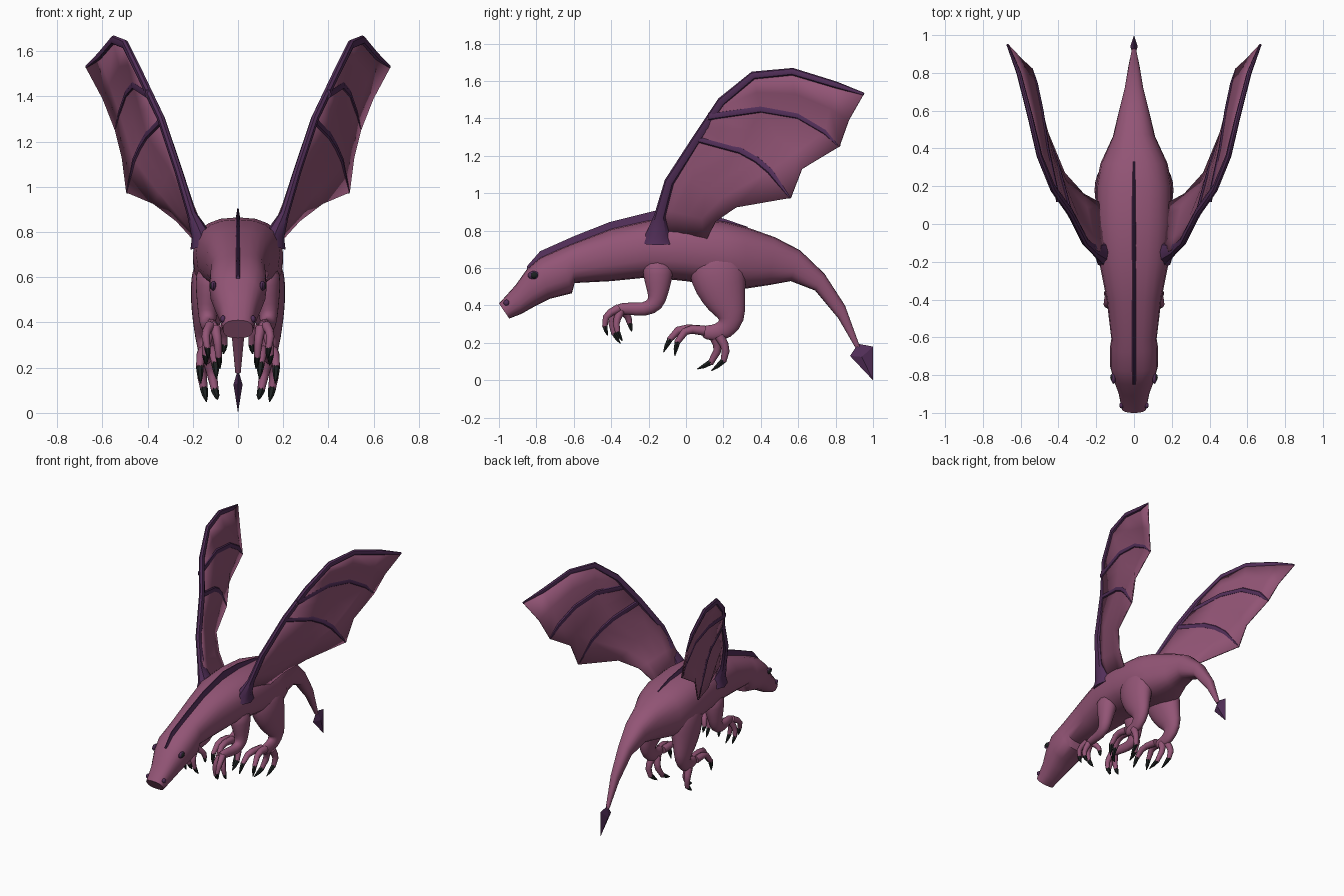
import bpy, bmesh, math
from mathutils import Vector

if "Cube" in bpy.data.objects:
    bpy.data.objects.remove(bpy.data.objects["Cube"])


def material(name, rgb):
    m = bpy.data.materials.new(name)
    m.diffuse_color = (*rgb, 1)
    m.use_nodes = True
    m.node_tree.nodes["Principled BSDF"].inputs["Base Color"].default_value = m.diffuse_color
    return m


HIDE = material("rose_hide", (0.29, 0.09, 0.18))
TRIM = material("purple_trim", (0.085, 0.028, 0.1))
DARK = material("black_horn", (0.012, 0.015, 0.015))


def finish(name, bm, mat, mirror=False, subdiv=0, thick=0, angle=40):
    bmesh.ops.recalc_face_normals(bm, faces=bm.faces)
    mesh = bpy.data.meshes.new(name)
    bm.to_mesh(mesh)
    bm.free()
    mesh.materials.append(mat)
    ob = bpy.data.objects.new(name, mesh)
    bpy.context.collection.objects.link(ob)
    bpy.ops.object.select_all(action='DESELECT')
    ob.select_set(True)
    bpy.context.view_layer.objects.active = ob
    bpy.ops.object.shade_smooth_by_angle(angle=math.radians(angle))
    if thick:
        s = ob.modifiers.new("thickness", 'SOLIDIFY')
        s.thickness, s.offset = thick, 0
    if subdiv:
        ob.modifiers.new("smooth", 'SUBSURF').levels = subdiv
        ob.modifiers["smooth"].render_levels = subdiv
    if mirror:
        ob.modifiers.new("mirror", 'MIRROR')
    return ob


def skin(bm, rings, closed=True):
    """Bridge equal-length point rows; closed rows get end caps."""
    rows = [[bm.verts.new(p) for p in r] for r in rings]
    n = len(rows[0])
    for a, b in zip(rows, rows[1:]):
        for i in range(n if closed else n - 1):
            j = (i + 1) % n
            bm.faces.new((a[i], a[j], b[j], b[i]))
    if closed:
        bm.faces.new(rows[0])
        bm.faces.new(rows[-1][::-1])


def tube(bm, path, radii, sides=10, flat=1.0):
    """Tapered tube; flat scales its sideways (x) thickness."""
    pts = [Vector(p) for p in path]
    rings = []
    for i, p in enumerate(pts):
        t = (pts[min(i + 1, len(pts) - 1)] - pts[max(i - 1, 0)]).normalized()
        u = Vector((1, 0, 0))
        u = (u - t * u.dot(t)).normalized()
        v = t.cross(u)
        ring = []
        for k in range(sides):
            a = math.tau * k / sides
            ring.append(p + radii[i] * (u * math.cos(a) * flat + v * math.sin(a)))
        rings.append(ring)
    skin(bm, rings)


# Body from snout to tail: top y, top z, bottom y, bottom z, half width
SECTIONS = [
    (-1.0, .41, -.945, .33, .066), (-.91, .51, -.88, .355, .082),
    (-.85, .595, -.80, .40, .108), (-.78, .655, -.73, .435, .126),
    (-.68, .70, -.61, .465, .126), (-.62, .725, -.595, .52, .12),
    (-.4, .81, -.4, .53, .145), (-.2, .855, -.2, .55, .185),
    (0, .865, 0, .53, .2), (.2, .85, .2, .5, .2),
    (.32, .82, .32, .49, .178), (.475, .765, .45, .51, .112),
    (.61, .695, .56, .53, .083), (.74, .57, .69, .48, .05),
    (.85, .4, .815, .33, .03), (.93, .18, .905, .175, .012)]
rings = []
for yt, zt, yb, zb, w in SECTIONS:
    top, bot = Vector((0, yt, zt)), Vector((0, yb, zb))
    mid, up = (top + bot) / 2, (top - bot) / 2
    ring = []
    for k in range(20):
        c, s = math.cos(math.tau * k / 20), math.sin(math.tau * k / 20)
        x = math.copysign(abs(c) ** .8, c) * w
        ring.append(mid + up * math.copysign(abs(s) ** .8, s) + Vector((x, 0, 0)))
    rings.append(ring)
bm = bmesh.new()
skin(bm, rings)
finish("body", bm, HIDE, angle=50)

# Back ridge: y, base z, crest z
RIDGE = [(-.85, .58, .61), (-.78, .64, .69), (-.6, .72, .77), (-.41, .79, .845),
         (-.17, .84, .905), (0, .85, .9), (.2, .835, .865), (.33, .80, .82)]
bm = bmesh.new()
skin(bm, [[(-.012, y, a), (.012, y, a), (.003, y, b), (-.003, y, b)]
          for y, a, b in RIDGE])
finish("back_ridge", bm, TRIM, angle=30)

# Tail blade: a flat four-cornered double pyramid
bm = bmesh.new()
rim = [bm.verts.new((0, y, z)) for y, z in
       ((.877, .13), (.92, .195), (1.0, .18), (1.0, 0))]
for x in (-.02, .02):
    peak = bm.verts.new((x, .94, .125))
    for i in range(4):
        bm.faces.new((rim[i], rim[(i + 1) % 4], peak))
finish("tail_blade", bm, TRIM, angle=20)

# Wing finger lines: tip finger, middle finger, inner finger
F1 = [(.43, .19, 1.49), (.5, .36, 1.63), (.55, .57, 1.65), (.61, .8, 1.58), (.67, .95, 1.53)]
F2 = [(.40, .12, 1.41), (.46, .4, 1.45), (.49, .6, 1.415), (.52, .745, 1.33), (.54, .82, 1.25)]
F3 = [(.34, .07, 1.29), (.40, .29, 1.23), (.43, .38, 1.18), (.457, .45, 1.12), (.49, .56, .975)]


def between(a, b, end):
    """Halfway row with its last point pulled in to scallop the edge."""
    return [(Vector(p) + Vector(q)) / 2 for p, q in zip(a[:-1], b[:-1])] + [Vector(end)]


def straight(a, b):
    return [Vector(a).lerp(Vector(b), i / 4) for i in range(5)]


bm = bmesh.new()
skin(bm, [F1, between(F1, F2, (.595, .87, 1.39)), F2,
          between(F2, F3, (.51, .62, 1.13)), F3,
          straight((.27, -.05, 1.12), (.37, .27, .925)),
          straight((.20, -.14, .92), (.27, .16, .85)),
          straight((.14, -.16, .77), (.16, .10, .73))], closed=False)
finish("wing_membrane", bm, HIDE, mirror=True, thick=.01)

# Wing bones: leading arm and two fingers
bm = bmesh.new()
tube(bm, [(.15, -.15, .74), (.165, -.15, .79), (.205, -.14, .88), (.26, -.09, 1.06),
          (.34, .065, 1.3)] + F1,
     [.09, .06, .03, .026, .025, .024, .022, .02, .018, .008], 8, .7)
for f in (F2, F3):
    tube(bm, f, [.02, .02, .019, .018, .008], 8, .6)
finish("wing_bones", bm, TRIM, mirror=True)


def limb(name, path, radii, flat, toes, r):
    """Leg with toes, each toe given as three joints and a claw tip."""
    bm = bmesh.new()
    tube(bm, path, radii, 12, flat)
    finish(name, bm, HIDE, mirror=True, subdiv=1, angle=80)
    bm, claws = bmesh.new(), bmesh.new()
    for toe in toes:
        a, b, c, tip = (Vector(p) for p in toe)
        tube(bm, [a, a.lerp(b, .7), b.lerp(c, .2), c], [r * 1.3, r * 1.1, r, r * .75], 8)
        tube(claws, [c.lerp(b, .1), c.lerp(tip, .5), tip], [r * .85, r * .6, r * .12], 6)
    finish(name + "_toes", bm, HIDE, mirror=True, angle=60)
    finish(name + "_claws", claws, DARK, mirror=True)


limb("front_leg",
     [(.115, -.15, .65), (.125, -.15, .56), (.135, -.15, .47), (.135, -.16, .405),
      (.13, -.22, .375), (.115, -.31, .385), (.108, -.38, .38)],
     [.09, .085, .058, .05, .04, .033, .03], .8,
     [[(.125, -.36, .385), (.145, -.425, .35), (.135, -.435, .285), (.13, -.42, .24)],
      [(.1, -.36, .375), (.09, -.40, .32), (.085, -.385, .245), (.08, -.35, .195)],
      [(.09, -.34, .375), (.065, -.31, .34), (.06, -.30, .30), (.065, -.29, .26)],
      [(.12, -.35, .37), (.14, -.375, .31), (.145, -.365, .255), (.14, -.34, .21)]], .018)

limb("hind_leg",
     [(.1, .16, .70), (.115, .165, .6), (.128, .185, .5), (.14, .22, .40),
      (.145, .25, .325), (.14, .21, .265), (.138, .14, .25), (.138, .08, .262)],
     [.13, .165, .145, .105, .075, .06, .045, .035], .6,
     [[(.15, .10, .265), (.16, .005, .275), (.17, -.05, .2), (.165, -.06, .13)],
      [(.12, .10, .265), (.11, -.03, .28), (.1, -.09, .215), (.095, -.12, .15)],
      [(.13, .15, .235), (.115, .175, .17), (.1, .13, .09), (.09, .06, .06)],
      [(.15, .18, .235), (.16, .215, .17), (.15, .2, .1), (.14, .135, .05)]], .021)


# Eyes, brows and nostrils
def bead(name, mat, loc, size):
    bm = bmesh.new()
    bmesh.ops.create_uvsphere(bm, u_segments=12, v_segments=8, radius=1)
    for v in bm.verts:
        v.co = Vector([c * s + l for c, s, l in zip(v.co, size, loc)])
    finish(name, bm, mat, mirror=True)


bead("eye", DARK, (.112, -.812, .562), (.014, .02, .018))
bead("eye_rim", TRIM, (.108, -.815, .562), (.012, .032, .022))
bead("nostril", TRIM, (.066, -.96, .415), (.012, .016, .016))
